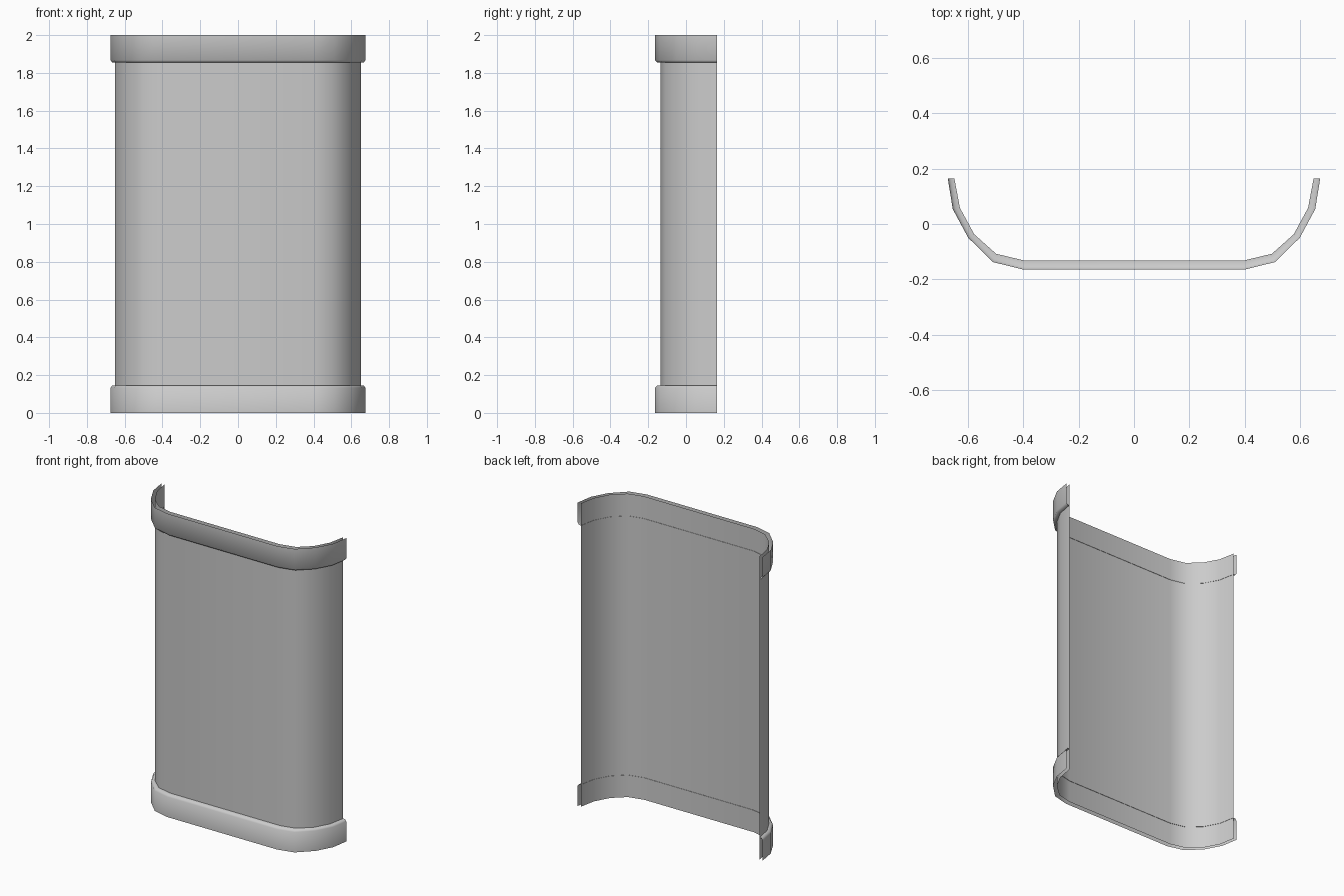
import bpy

if "Cube" in bpy.data.objects:
    bpy.data.objects.remove(bpy.data.objects["Cube"])

# Right half of the plan profiles: inner sheet and outer trim
INNER = [(0.40, -0.134), (0.50, -0.110), (0.58, -0.038), (0.632, 0.058), (0.652, 0.165)]
OUTER = [(0.40, -0.165), (0.51, -0.138), (0.60, -0.050), (0.656, 0.054), (0.674, 0.165)]


def full(half):
    """Mirror a half profile into a left-to-right path."""
    return [(-x, y) for x, y in reversed(half)] + half


def row(t, z):
    """Path at height z, blended from the sheet (t=0) to the trim face (t=1)."""
    return [(a[0] + (b[0] - a[0]) * t, a[1] + (b[1] - a[1]) * t, z)
            for a, b in zip(full(INNER), full(OUTER))]


def loft(name, stations):
    rows = [row(t, z) for t, z in stations]
    n = len(rows[0])
    verts = [v for r in rows for v in r]
    faces = [(j * n + i, j * n + i + 1, (j + 1) * n + i + 1, (j + 1) * n + i)
             for j in range(len(rows) - 1) for i in range(n - 1)]
    mesh = bpy.data.meshes.new(name)
    mesh.from_pydata(verts, [], faces)
    mesh.update()
    mesh.shade_smooth()
    obj = bpy.data.objects.new(name, mesh)
    bpy.context.collection.objects.link(obj)
    return obj


# Curved thin sheet, full height
loft("curved_panel", [(0, 0), (0, 2)])

# Raised trim bands with a bevelled lip that just meets the sheet
band = [(1, 0), (1, 0.133), (0.6, 0.146), (-0.08, 0.146)]
loft("bottom_band", band)
loft("top_band", [(t, 2 - z) for t, z in reversed(band)])
